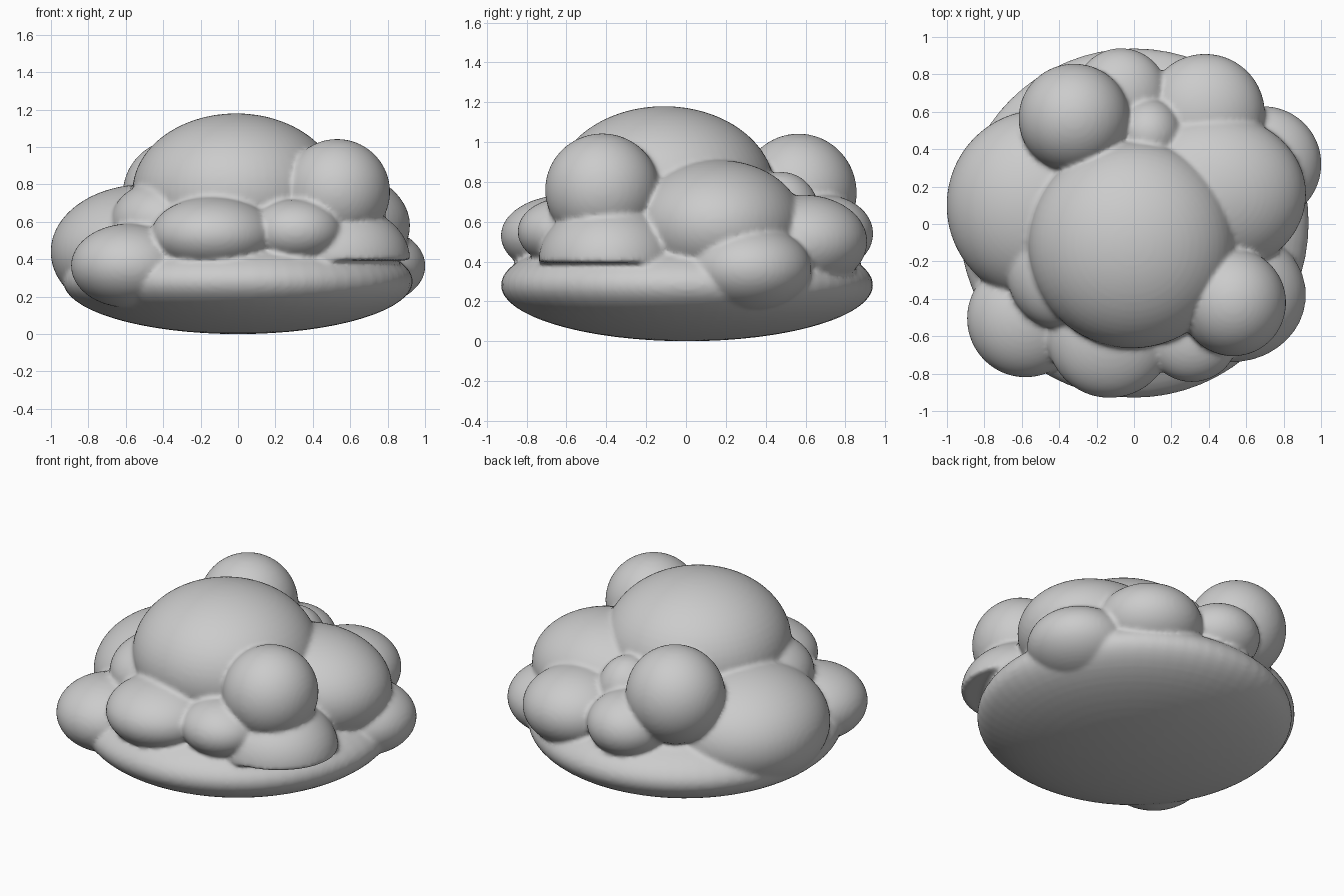
import bpy, bmesh
from mathutils import Matrix, Vector

if "Cube" in bpy.data.objects:
    bpy.data.objects.remove(bpy.data.objects["Cube"])

# (centre), (radii) of every rounded lobe
base = [((0, 0.005, 0.282), (0.935, 0.935, 0.282))]
top_lobes = [
    ((-0.01, -0.11, 0.76), (0.555, 0.555, 0.42)),    # main dome
    ((0.53, -0.42, 0.76), (0.283, 0.287, 0.283)),    # front right ball
    ((-0.32, 0.565, 0.745), (0.297, 0.292, 0.297)),  # back left ball
    ((0.08, 0.48, 0.64), (0.18, 0.19, 0.21)),        # small filler behind dome
    ((-0.4, -0.25, 0.6), (0.28, 0.31, 0.22)),        # filler front left
]
side_lobes = [
    ((-0.5, 0.1, 0.44), (0.502, 0.51, 0.36)),        # big left
    ((0.42, 0.16, 0.58), (0.5, 0.43, 0.33)),         # big right
    ((-0.58, -0.505, 0.365), (0.313, 0.315, 0.225)), # low front left
    ((-0.13, -0.6, 0.53), (0.335, 0.33, 0.205)),     # front middle
    ((0.31, -0.61, 0.55), (0.245, 0.235, 0.17)),     # front right
    ((0.69, 0.32, 0.365), (0.312, 0.31, 0.215)),     # low back right
    ((0.38, 0.59, 0.5), (0.32, 0.32, 0.235)),        # back right
    ((-0.07, 0.69, 0.54), (0.25, 0.25, 0.195)),      # back middle
]
# Half lobe with a flat underside resting on the base rim at the right
half_lobes = [((0.52, -0.38, 0.40), (0.4, 0.36, 0.3))]


def add_lobe(bm, centre, radii, flat=False):
    made = bmesh.ops.create_uvsphere(
        bm, u_segments=64, v_segments=32, radius=1)["verts"]
    for v in made:
        if flat:
            v.co.z = max(v.co.z, 0) if v.co.z >= 0 else -0.02
        v.co = Vector(c + r * p for c, r, p in zip(centre, radii, v.co))


bm = bmesh.new()
for c, r in base + top_lobes + side_lobes:
    add_lobe(bm, c, r)
for c, r in half_lobes:
    add_lobe(bm, c, r, flat=True)
mesh = bpy.data.meshes.new("puffy_cloud")
bm.to_mesh(mesh)
bm.free()
cloud = bpy.data.objects.new("puffy_cloud", mesh)
bpy.context.collection.objects.link(cloud)

# Fuse all lobes into one skin and soften the creases
remesh = cloud.modifiers.new("fuse", 'REMESH')
remesh.mode = 'VOXEL'
remesh.voxel_size = 0.015
remesh.use_smooth_shade = True
soft = cloud.modifiers.new("soften", 'SMOOTH')
soft.factor = 0.5
soft.iterations = 4
